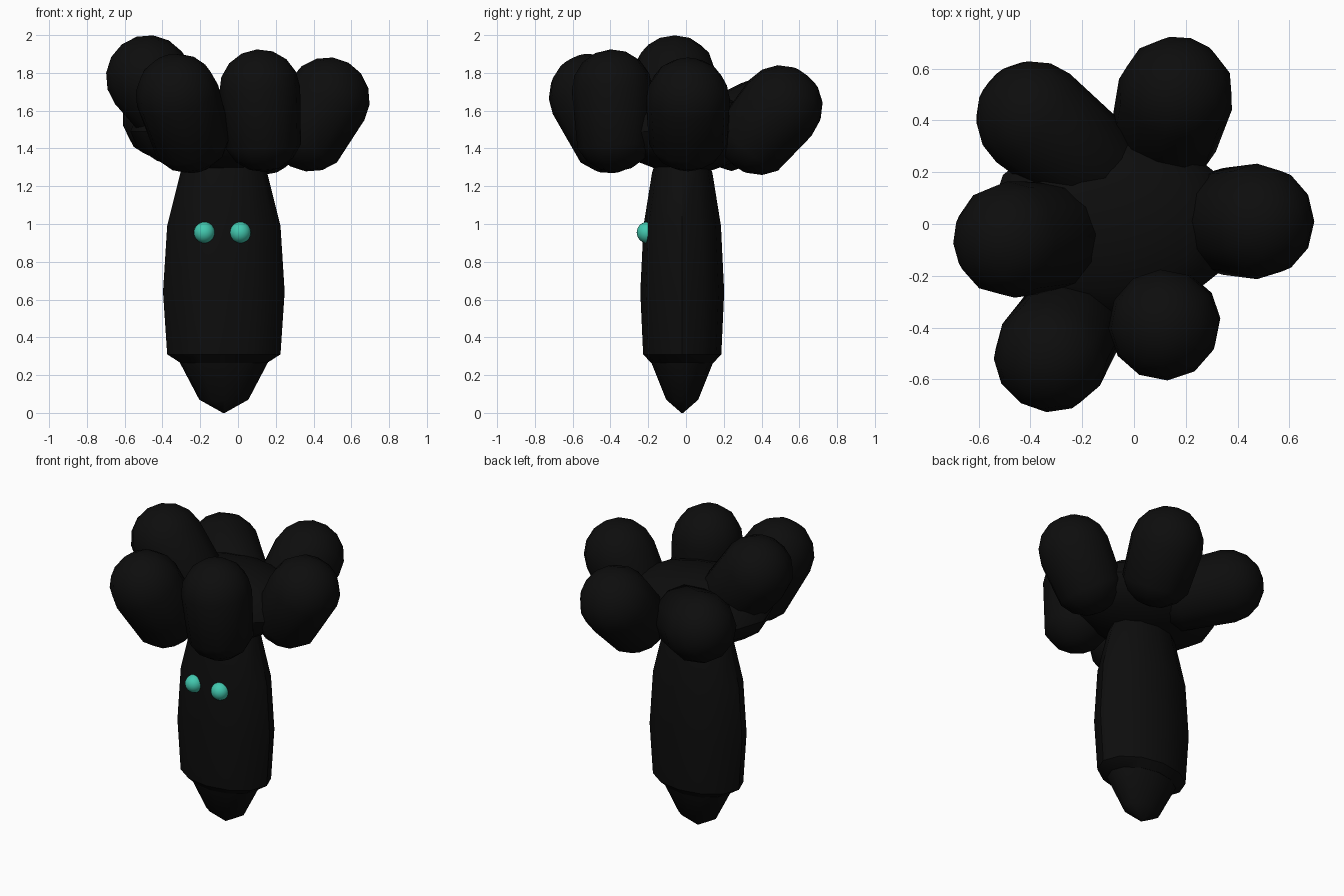
import bpy, bmesh, math
from mathutils import Vector, Matrix

cube = bpy.data.objects.get("Cube")
if cube:
    bpy.data.objects.remove(cube, do_unlink=True)


def material(name, rgb):
    m = bpy.data.materials.new(name)
    m.use_nodes = True
    m.diffuse_color = (*rgb, 1)
    bsdf = next(n for n in m.node_tree.nodes if n.type == 'BSDF_PRINCIPLED')
    bsdf.inputs["Base Color"].default_value = (*rgb, 1)
    return m


BLACK = material("soft black", (0.004, 0.004, 0.004))
TEAL = material("teal", (0.055, 0.58, 0.43))


def finish(name, bm, mat, smooth=40):
    bmesh.ops.recalc_face_normals(bm, faces=bm.faces)
    mesh = bpy.data.meshes.new(name)
    bm.to_mesh(mesh)
    bm.free()
    mesh.materials.append(mat)
    ob = bpy.data.objects.new(name, mesh)
    bpy.context.collection.objects.link(ob)
    bpy.ops.object.select_all(action='DESELECT')
    bpy.context.view_layer.objects.active = ob
    ob.select_set(True)
    bpy.ops.object.shade_smooth_by_angle(angle=math.radians(smooth))
    return ob


def ellipsoid(name, centre, radii, mat, segs=12, rings=8):
    bm = bmesh.new()
    bmesh.ops.create_uvsphere(bm, u_segments=segs, v_segments=rings, radius=1)
    bmesh.ops.transform(bm, verts=bm.verts,
                        matrix=Matrix.Translation(centre) @ Matrix.Diagonal((*radii, 1)))
    return finish(name, bm, mat)


def capsule(name, low, high, radius):
    """Low-poly sphere stretched from one centre to the other."""
    low, high = Vector(low), Vector(high)
    axis = high - low
    bm = bmesh.new()
    bmesh.ops.create_uvsphere(bm, u_segments=12, v_segments=8, radius=radius)
    for v in bm.verts:
        if v.co.z > -0.001:
            v.co.z += axis.length
    turn = axis.to_track_quat('Z', 'Y').to_matrix().to_4x4()
    bmesh.ops.transform(bm, verts=bm.verts, matrix=Matrix.Translation(low) @ turn)
    return finish(name, bm, BLACK)


def oval_lathe(name, profile, sides=12):
    """Rings of (half width, half depth, height) joined and capped."""
    bm = bmesh.new()
    rings = []
    for rx, ry, z in profile:
        rings.append([bm.verts.new((-0.075 + rx * math.cos(math.tau * i / sides),
                                    -0.02 + ry * math.sin(math.tau * i / sides), z))
                      for i in range(sides)])
    for a, b in zip(rings, rings[1:]):
        for i in range(sides):
            j = (i + 1) % sides
            bm.faces.new((a[i], a[j], b[j], b[i]))
    bm.faces.new(rings[0])
    bm.faces.new(rings[-1])
    return finish(name, bm, BLACK)


# Trunk and its pointed base
oval_lathe("trunk", [(0.23, 0.165, 0.265), (0.30, 0.207, 0.31), (0.322, 0.222, 0.64),
                     (0.30, 0.205, 0.99), (0.23, 0.16, 1.27), (0.16, 0.11, 1.42)])
oval_lathe("pointed_base", [(0.005, 0.005, 0.0), (0.13, 0.085, 0.07),
                            (0.235, 0.165, 0.27), (0.25, 0.18, 0.32)])

# Crown: central cushion with six lobes leaning outwards
ellipsoid("crown_centre", (-0.09, 0.0, 1.49), (0.48, 0.38, 0.22), BLACK)
lobes = {
    "left_lobe": ((0.385, 0.01, 1.50), (0.475, 0.01, 1.66), 0.223),
    "front_left_lobe": ((0.13, -0.38, 1.49), (0.115, -0.39, 1.71), 0.215),
    "front_right_lobe": ((-0.26, -0.41, 1.49), (-0.32, -0.505, 1.68), 0.223),
    "right_lobe": ((-0.32, -0.05, 1.58), (-0.475, -0.06, 1.775), 0.225),
    "back_right_lobe": ((-0.21, 0.26, 1.50), (-0.39, 0.41, 1.56), 0.222),
    "back_left_lobe": ((0.13, 0.39, 1.485), (0.16, 0.50, 1.615), 0.226),
}
for name, (low, high, radius) in lobes.items():
    capsule(name, low, high, radius)

# Eyes
for name, x in (("right_eye", -0.178), ("left_eye", 0.012)):
    ellipsoid(name, (x, -0.205, 0.955), (0.056, 0.056, 0.056), TEAL, 24, 14)
